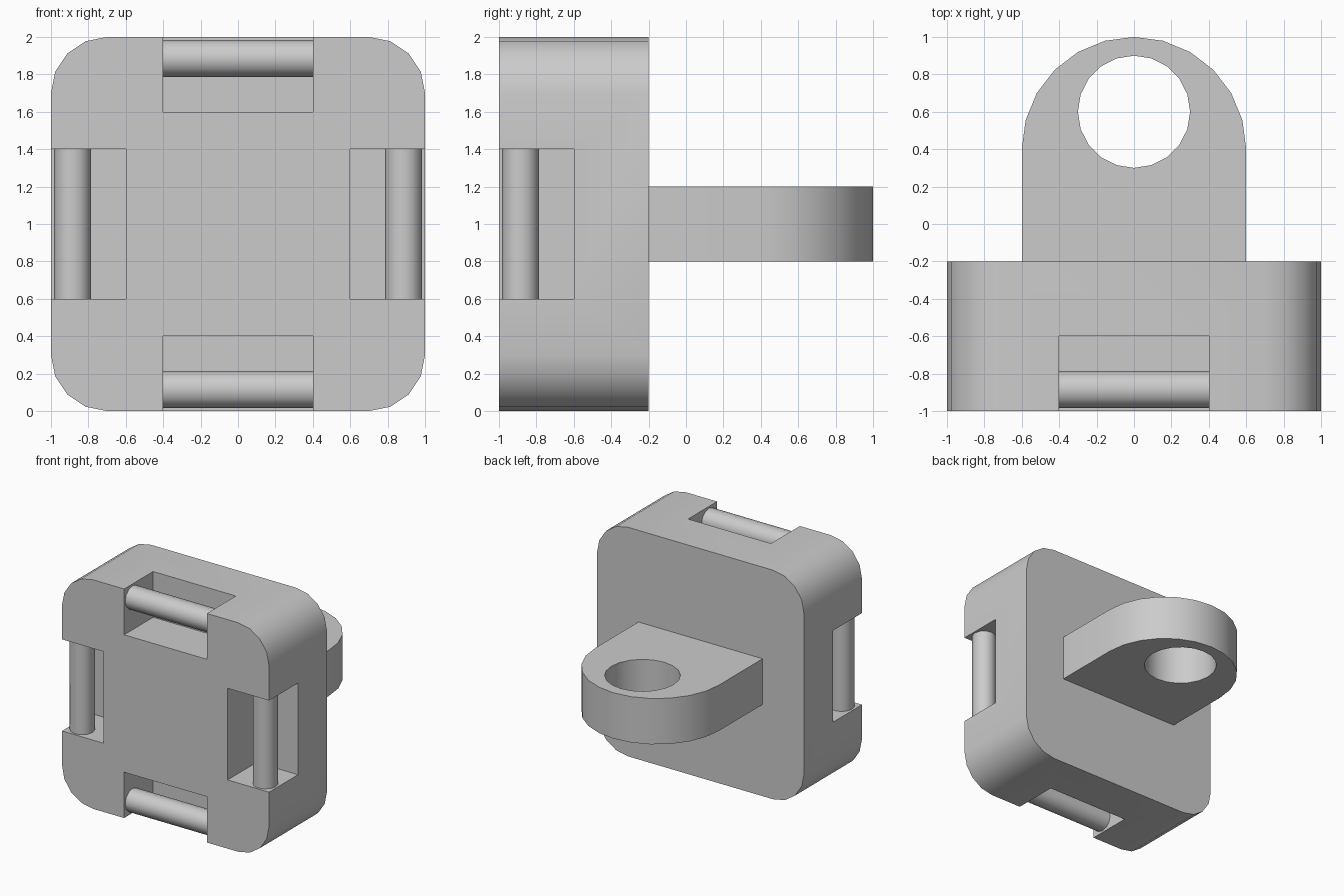
import bpy, bmesh
from math import cos, sin, pi, radians
from mathutils import Matrix, Vector

if "Cube" in bpy.data.objects:
    bpy.data.objects.remove(bpy.data.objects["Cube"], do_unlink=True)

grey = bpy.data.materials.new("light_grey")
grey.use_nodes = True
colour = (0.6, 0.6, 0.6, 1)
grey.diffuse_color = colour
grey.node_tree.nodes["Principled BSDF"].inputs["Base Color"].default_value = colour


def arc(cx, cy, r, start, end, steps):
    """Points along an arc, angles in degrees."""
    angles = [radians(start + (end - start) * i / steps) for i in range(steps + 1)]
    return [(cx + r * cos(a), cy + r * sin(a)) for a in angles]


def prism(name, outline, low, high, matrix=Matrix()):
    """Extrude a flat outline along local z, then place it."""
    bm = bmesh.new()
    face = bm.faces.new([bm.verts.new((x, y, low)) for x, y in outline])
    ext = bmesh.ops.extrude_face_region(bm, geom=[face])
    verts = [v for v in ext["geom"] if isinstance(v, bmesh.types.BMVert)]
    bmesh.ops.translate(bm, verts=verts, vec=(0, 0, high - low))
    bm.transform(matrix)
    bmesh.ops.recalc_face_normals(bm, faces=bm.faces)
    mesh = bpy.data.meshes.new(name)
    bm.to_mesh(mesh)
    bm.free()
    mesh.materials.append(grey)
    ob = bpy.data.objects.new(name, mesh)
    bpy.context.collection.objects.link(ob)
    return ob


def cut(ob, cutter):
    """Subtract a cutter and delete it."""
    mod = ob.modifiers.new("cut", "BOOLEAN")
    mod.operation, mod.solver, mod.object = "DIFFERENCE", "EXACT", cutter
    bpy.context.view_layer.objects.active = ob
    bpy.ops.object.modifier_apply(modifier=mod.name)
    bpy.data.objects.remove(cutter, do_unlink=True)


def smooth(ob):
    bpy.ops.object.select_all(action="DESELECT")
    ob.select_set(True)
    bpy.context.view_layer.objects.active = ob
    bpy.ops.object.shade_smooth_by_angle(angle=radians(40))


# Local x, y become world x, z and local z becomes world -y
upright = Matrix.Translation((0, 0, 1)) @ Matrix.Rotation(pi / 2, 4, "X")

# Rounded square block
outline = []
for i, (sx, sy) in enumerate([(1, 1), (-1, 1), (-1, -1), (1, -1)]):
    outline += arc(0.7 * sx, 0.7 * sy, 0.3, 90 * i, 90 * i + 90, 4)
block = prism("block", outline, 0.2, 1, upright)

# Open pocket and pin on each of the four sides
along_x = Matrix.Rotation(pi / 2, 4, "Y")
for i, side in enumerate(["top", "left", "bottom", "right"]):
    turn = upright @ Matrix.Rotation(-i * pi / 2, 4, "Z")
    cutter = prism("pocket_cutter", [(-0.4, 0.6), (0.4, 0.6), (0.4, 1.2), (-0.4, 1.2)],
                   0.6, 1.2, turn)
    cutter.hide_render = True
    cut(block, cutter)
    circle = arc(0, 0, 0.1, 0, 360, 12)[:-1]
    place = turn @ Matrix.Translation((0, 0.885, 0.885)) @ along_x
    smooth(prism(side + "_pin", circle, -0.41, 0.41, place))
smooth(block)

# Rear lug with a round end and an eye
lug = prism("rear_lug", [(-0.6, -0.22), (0.6, -0.22)] + arc(0, 0.4, 0.6, 0, 180, 12),
            0.8, 1.2)
eye = prism("eye_cutter", arc(0, 0.6, 0.3, 0, 360, 20)[:-1], 0.7, 1.3)
eye.hide_render = True
cut(lug, eye)
smooth(lug)
